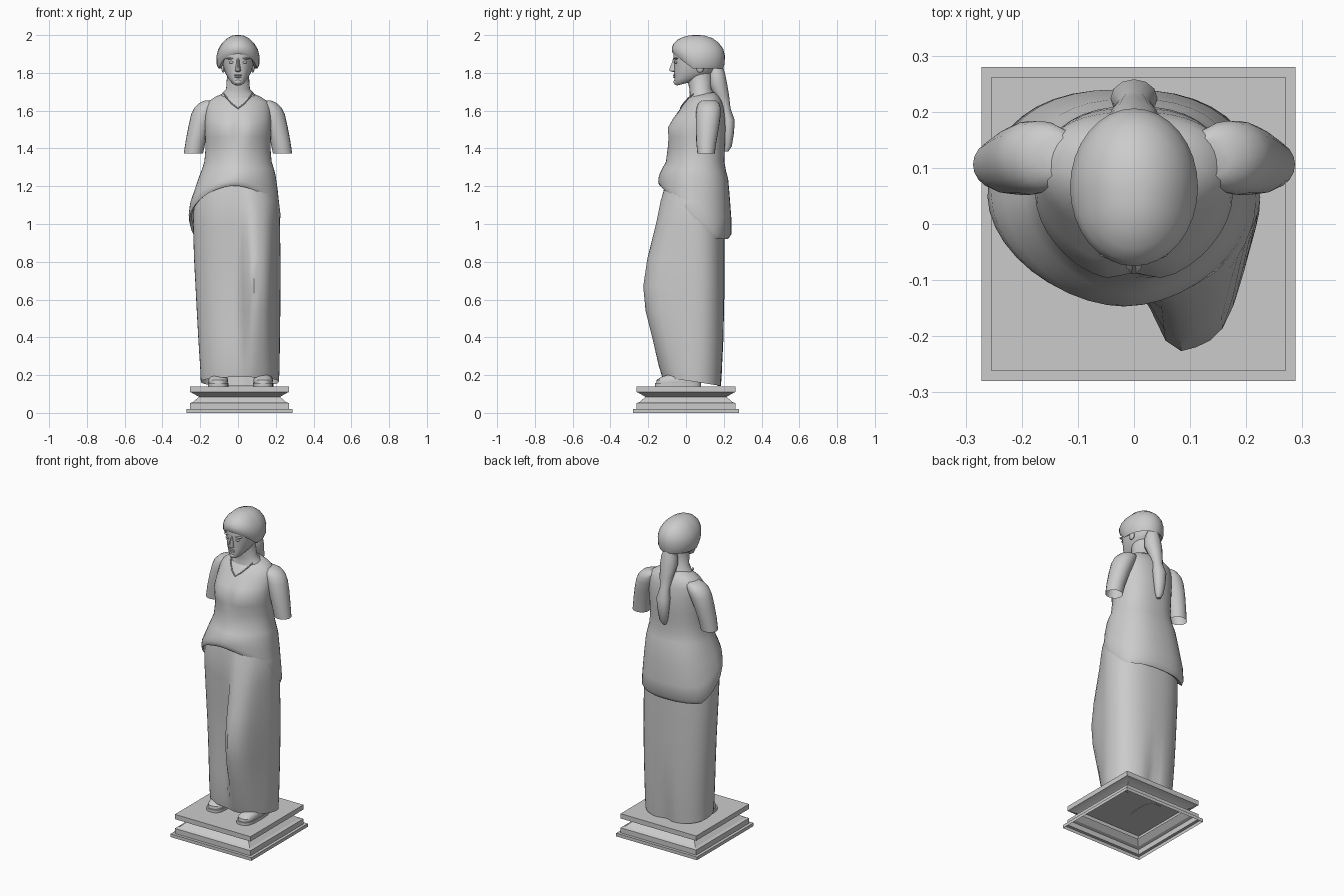
import bpy, bmesh
from math import sin, cos, pi, exp, radians, sqrt


def loft(name, rings, seg=32, n=2.0, nb=None, phase=0.0, k=1.0, warp=None, bottom=True, top=True, angle=40):
    """Skin superellipse rings (z_front, z_back, centre_x, half_width, y_front, y_back), bottom to top.
    n and nb set the squareness of the front and back halves, k how early the tilt levels out."""
    bm = bmesh.new()
    rows = []
    for zf, zb, cx, rx, yf, yb in rings:
        row = []
        for i in range(seg):
            a = 2 * pi * i / seg + phase
            c, s = cos(a), sin(a)
            e = 2 / (nb if nb and s >= 0 else n)
            px = abs(c) ** e * (1 if c >= 0 else -1)
            py = abs(s) ** e * (1 if s >= 0 else -1)
            f = min(1, (py + 1) / 2 / k)
            x, y, z = cx + rx * px, (yf + yb) / 2 + (yb - yf) / 2 * py, zf + (zb - zf) * f
            row.append(bm.verts.new(warp(x, y, z, py) if warp else (x, y, z)))
        rows.append(row)
    for r0, r1 in zip(rows, rows[1:]):
        for i in range(seg):
            j = (i + 1) % seg
            bm.faces.new((r0[i], r0[j], r1[j], r1[i]))
    if bottom:
        bm.faces.new(rows[0][::-1])
    if top:
        bm.faces.new(rows[-1])
    bmesh.ops.recalc_face_normals(bm, faces=bm.faces)
    return finish(name, bm, angle)


def finish(name, bm, angle=40):
    me = bpy.data.meshes.new(name)
    bm.to_mesh(me)
    bm.free()
    ob = bpy.data.objects.new(name, me)
    bpy.context.collection.objects.link(ob)
    bpy.ops.object.select_all(action='DESELECT')
    ob.select_set(True)
    bpy.context.view_layer.objects.active = ob
    bpy.ops.object.shade_smooth_by_angle(angle=radians(angle))
    return ob


def blob(name, loc, size, seg=12):
    bm = bmesh.new()
    bmesh.ops.create_uvsphere(bm, u_segments=seg, v_segments=8, radius=1)
    for v in bm.verts:
        v.co = [v.co[i] * size[i] + loc[i] for i in range(3)]
    return finish(name, bm)


def mirror(ob):
    ob.modifiers.new("mirror", 'MIRROR')


def trim(name, pts, r):
    cu = bpy.data.curves.new(name, 'CURVE')
    cu.dimensions = '3D'
    cu.bevel_depth = r
    cu.bevel_resolution = 1
    sp = cu.splines.new('POLY')
    sp.points.add(len(pts) - 1)
    for p, co in zip(sp.points, pts):
        p.co = (*co, 1)
    ob = bpy.data.objects.new(name, cu)
    bpy.context.collection.objects.link(ob)


# Moulded square plinth, open underneath
steps = [(0, .28), (.02, .28), (.02, .262), (.052, .262), (.058, .245), (.085, .215),
         (.108, .255), (.11, .262), (.14, .262)]
loft("plinth", [(z, z, .008, h * sqrt(2), -h * sqrt(2), h * sqrt(2)) for z, h in steps],
     seg=4, phase=pi / 4, bottom=False, angle=20)


# Long skirt with the advanced knee and soft folds at the back hem
def drape(x, y, z, py):
    if py < -.1:
        y -= .135 * exp(-((z - .66) / .36) ** 2) * exp(-((x - .115) / .085) ** 4)
    if py > 0:
        y -= .035 * max(0, 1 - z / .5) * exp(-((x - .02) / .04) ** 2)
    return x, y, z


loft("skirt", [
    (.19, .142, .01, .207, -.11, .19), (.25, .22, .01, .21, -.118, .195),
    (.40, .38, .006, .216, -.112, .20), (.54, .53, .003, .221, -.107, .202),
    (.67, .67, 0, .225, -.106, .203), (.82, .82, -.004, .229, -.108, .203),
    (1.0, 1.0, -.008, .23, -.118, .203), (1.12, 1.12, -.008, .225, -.122, .20),
    (1.24, 1.2, -.005, .19, -.10, .18)],
    seg=48, n=1.95, nb=2.4, warp=drape, bottom=False, top=False)


# Tunic with a hem that drops from the front to the back
def bust(x, y, z, py):
    if py < 0:
        y += .022 * exp(-(x / .035) ** 2) * exp(-((z - 1.5) / .07) ** 2)
    return x, y, z


loft("tunic", [
    (1.205, .94, -.018, .226, -.125, .195), (1.202, .92, -.018, .238, -.138, .222),
    (1.212, .945, -.018, .243, -.145, .24), (1.225, 1.03, -.018, .236, -.147, .24),
    (1.243, 1.14, -.01, .22, -.146, .232), (1.27, 1.24, -.003, .203, -.138, .223),
    (1.295, 1.28, 0, .192, -.125, .212), (1.33, 1.33, 0, .178, -.106, .203),
    (1.40, 1.40, 0, .172, -.10, .205), (1.46, 1.46, 0, .174, -.104, .208),
    (1.51, 1.51, 0, .176, -.108, .21), (1.56, 1.56, 0, .174, -.076, .207),
    (1.615, 1.615, 0, .172, -.028, .20), (1.645, 1.65, 0, .158, -.006, .19),
    (1.668, 1.675, 0, .122, .016, .175), (1.685, 1.695, 0, .078, .03, .155)],
    seg=40, n=1.8, nb=2.4, k=.82, warp=bust, bottom=False)
trim("neckline", [(-.075, .04, 1.688), (-.06, .012, 1.667), (-.03, -.016, 1.635), (0, -.03, 1.612),
                  (.03, -.016, 1.635), (.06, .012, 1.667), (.075, .04, 1.688)], .0035)

# Upper arms, cut off flat and hollow
mirror(loft("arm", [(z, z, x, rx, y - ry, y + ry) for z, x, rx, y, ry in (
    (1.373, .236, .051, .106, .046), (1.44, .224, .053, .108, .054), (1.52, .204, .058, .114, .062),
    (1.58, .184, .064, .118, .066), (1.615, .168, .064, .12, .064), (1.64, .15, .056, .12, .055),
    (1.655, .138, .035, .12, .035))], seg=20, bottom=False))

# Neck and face
loft("neck", [(z, z, 0, rx, f, b) for z, rx, f, b in (
    (1.64, .11, .01, .16), (1.685, .09, .02, .155), (1.715, .063, .018, .135), (1.80, .057, .0, .14))], seg=24)
loft("face", [(z, z2, 0, rx, f, b) for z, z2, rx, f, b in (
    (1.733, 1.745, .02, -.048, .0), (1.74, 1.755, .033, -.06, .04), (1.765, 1.775, .051, -.062, .09),
    (1.80, 1.80, .068, -.063, .14), (1.84, 1.84, .079, -.062, .16), (1.88, 1.88, .083, -.067, .17),
    (1.92, 1.92, .08, -.066, .17), (1.95, 1.95, .06, -.04, .14))], seg=32, n=2.2)
loft("nose", [(z, z, 0, rx, f, -.04) for z, rx, f in (
    (1.805, .009, -.068), (1.81, .016, -.088), (1.82, .014, -.09), (1.85, .009, -.077),
    (1.88, .008, -.068))], seg=10)
blob("upper_lip", (0, -.061, 1.788), (.022, .008, .005))
blob("lower_lip", (0, -.060, 1.778), (.018, .008, .005))
blob("chin", (0, -.052, 1.752), (.02, .014, .014))
mirror(blob("eye", (.034, -.051, 1.856), (.015, .01, .007)))
mirror(blob("brow", (.036, -.051, 1.876), (.026, .012, .005)))
mirror(blob("ear", (.078, .075, 1.825), (.01, .02, .024)))

# Hair cap and the tail hanging down the back
loft("hair_cap", [
    (1.91, 1.84, 0, .08, -.05, .18), (1.902, 1.822, 0, .103, -.068, .196),
    (1.915, 1.845, 0, .113, -.075, .204), (1.935, 1.89, 0, .114, -.075, .206),
    (1.955, 1.925, 0, .105, -.066, .198), (1.975, 1.958, 0, .085, -.045, .175),
    (1.99, 1.984, 0, .058, -.015, .14), (1.998, 1.997, 0, .03, .015, .10),
    (2.0, 2.0, 0, .01, .04, .07)], seg=32, k=.4, bottom=False)
loft("hair_tail", [(z, z, 0, rx, f, b) for z, rx, f, b in (
    (1.385, .012, .205, .225), (1.41, .025, .20, .242), (1.48, .036, .195, .254), (1.55, .042, .19, .258),
    (1.61, .030, .18, .236), (1.68, .042, .15, .228), (1.74, .052, .12, .218),
    (1.79, .048, .118, .208), (1.84, .03, .13, .195))], seg=12)

# Sandalled feet, the right one a step ahead
for side, x, y0 in (("left", -.105, .045), ("right", .133, 0)):
    loft(side + "_sole", [(z, z, x, .054, y0 - .165, .08) for z in (.138, .158)], seg=24, n=3)
    loft(side + "_foot", [(z, z, x, rx, f + y0, .08) for z, rx, f in (
        (.158, .05, -.158), (.175, .052, -.155), (.192, .046, -.13), (.203, .034, -.09))],
        seg=24, n=2.6)
